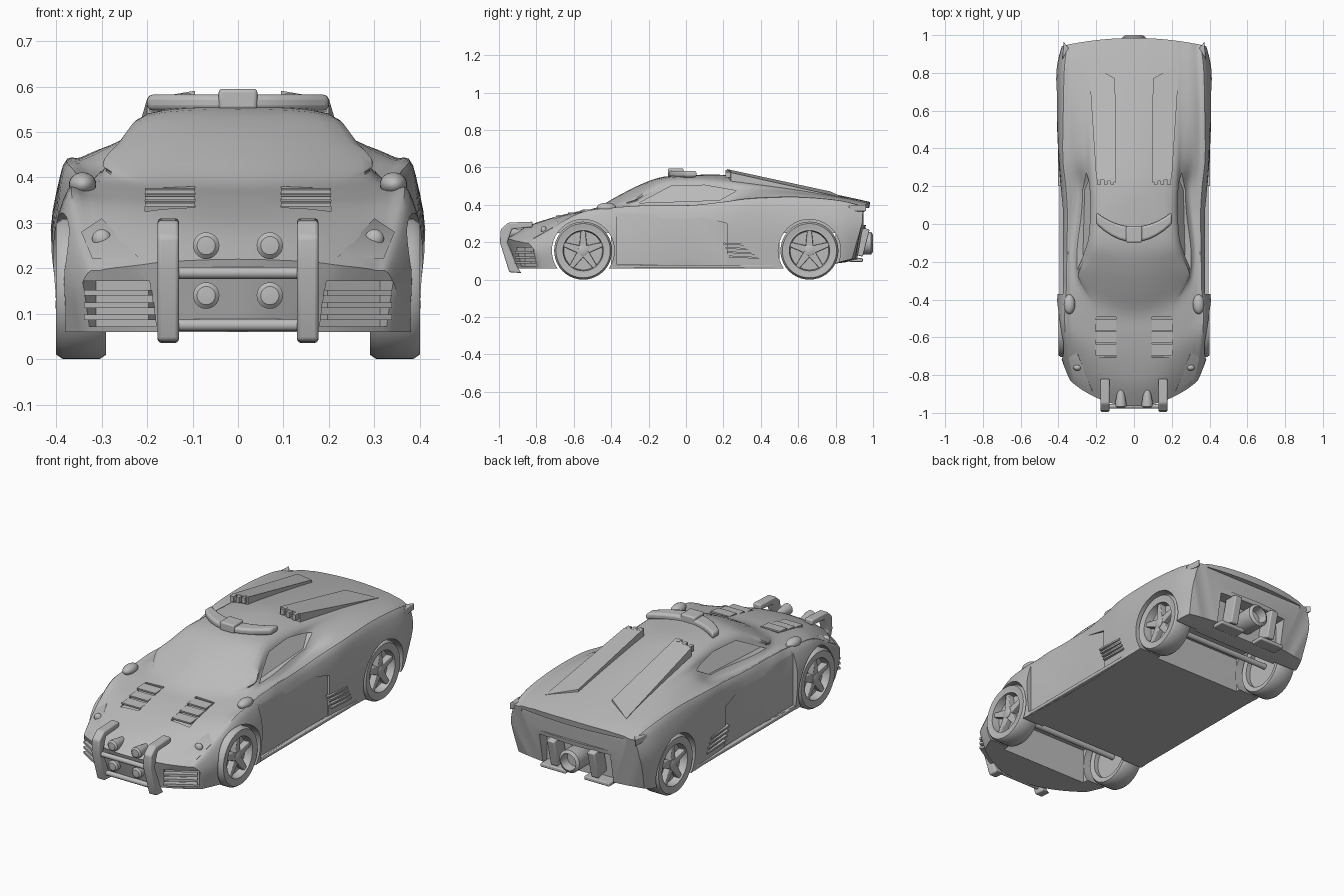
import bpy, bmesh
from math import radians, pi, cos, sin
from mathutils import Matrix, Vector

default = bpy.data.objects.get("Cube")
if default:
    bpy.data.objects.remove(default, do_unlink=True)

grey = bpy.data.materials.new("plain_grey")
grey.use_nodes = True
grey.diffuse_color = (0.5, 0.5, 0.5, 1)
for node in grey.node_tree.nodes:
    if node.type == 'BSDF_PRINCIPLED':
        node.inputs["Base Color"].default_value = grey.diffuse_color


# ---------- helpers ----------
def finish(bm, name, mirror=False, bevel=0):
    bmesh.ops.remove_doubles(bm, verts=bm.verts[:], dist=0.0001)
    bmesh.ops.recalc_face_normals(bm, faces=bm.faces[:])
    mesh = bpy.data.meshes.new(name)
    bm.to_mesh(mesh)
    bm.free()
    mesh.materials.append(grey)
    ob = bpy.data.objects.new(name, mesh)
    bpy.context.scene.collection.objects.link(ob)
    if bevel:
        mod = ob.modifiers.new("rounding", 'BEVEL')
        mod.width, mod.segments = bevel, 3
    if mirror:
        ob.modifiers.new("both_sides", 'MIRROR').use_mirror_merge = False
    return ob


def solid(name, outline, axis, lo, hi, mirror=False, bevel=0):
    """Outline extruded along an axis between two levels or sloped surfaces."""
    bm = bmesh.new()
    rings = []
    for level in (lo, hi):
        ring = []
        for p in outline:
            co = list(p)
            co.insert(axis, level(*p) if callable(level) else level)
            ring.append(bm.verts.new(co))
        rings.append(ring)
        bm.faces.new(ring)
    a, b = rings
    for i in range(len(a)):
        j = (i + 1) % len(a)
        bm.faces.new((a[i], a[j], b[j], b[i]))
    return finish(bm, name, mirror, bevel)


def box(name, centre, size, rot=0, axis='X', mirror=False, bevel=0):
    bm = bmesh.new()
    mat = Matrix.Translation(centre) @ Matrix.Rotation(radians(rot), 4, axis) @ Matrix.Diagonal((*size, 1))
    bmesh.ops.create_cube(bm, size=1, matrix=mat)
    return finish(bm, name, mirror, bevel)


def lathe(name, profile, centre, axis='Y', mirror=False, steps=40):
    """Closed (radius, height) profile spun about x (axis Y) or -y (axis X)."""
    bm = bmesh.new()
    mat = Matrix.Translation(centre) @ Matrix.Rotation(pi / 2, 4, axis)
    rings = []
    for s in range(steps):
        a = 2 * pi * s / steps
        rings.append([bm.verts.new(mat @ Vector((r * cos(a), r * sin(a), h))) for r, h in profile])
    for s in range(steps):
        a, b = rings[s], rings[(s + 1) % steps]
        for i in range(len(profile)):
            j = (i + 1) % len(profile)
            bm.faces.new((a[i], a[j], b[j], b[i]))
    return finish(bm, name, mirror)


def ball(name, centre, radii):
    bm = bmesh.new()
    mat = Matrix.Translation(centre) @ Matrix.Diagonal((*radii, 1))
    bmesh.ops.create_uvsphere(bm, u_segments=24, v_segments=14, radius=1, matrix=mat)
    return finish(bm, name, True)


def smooth_path(pts, steps):
    """Spline through tuples of any length."""
    out = []
    for i in range(len(pts) - 1):
        quad = [pts[max(i - 1, 0)], pts[i], pts[i + 1], pts[min(i + 2, len(pts) - 1)]]
        for s in range(steps):
            t = s / steps
            out.append(tuple(0.5 * (2 * b + (c - a) * t + (2 * a - 5 * b + 4 * c - d) * t ** 2
                                    + (3 * b - a - 3 * c + d) * t ** 3) for a, b, c, d in zip(*quad)))
    return out + [pts[-1]]


def clamp(v):
    return min(1, max(0, v))


# ---------- body shell ----------
# y, half width, shoulder x z, cabin base x z, roof edge x z, centre height
stations = [
    (-.965, .35, .33, .19, .28, .20, .15, .215, .22),
    (-.85, .395, .36, .27, .28, .275, .15, .285, .285),
    (-.72, .407, .375, .35, .29, .338, .15, .335, .33),
    (-.6, .407, .375, .372, .3, .366, .16, .362, .36),
    (-.48, .4, .365, .38, .31, .385, .16, .387, .385),
    (-.36, .395, .365, .385, .31, .395, .27, .432, .45),
    (-.24, .39, .36, .385, .315, .4, .235, .49, .51),
    (-.12, .385, .36, .385, .31, .4, .205, .535, .55),
    (.05, .385, .36, .39, .295, .4, .195, .54, .56),
    (.2, .39, .37, .405, .285, .415, .2, .53, .56),
    (.35, .4, .385, .42, .305, .455, .2, .515, .54),
    (.6, .41, .383, .428, .31, .457, .2, .482, .495),
    (.85, .41, .378, .412, .3, .43, .2, .44, .445),
    (.985, .385, .36, .38, .3, .4, .2, .41, .415)]


def body_point(x, y, z):
    bend = 1.15 * clamp((.1 - y) / .6) - .6 * max(0, y - .5)
    lean = .35 * clamp((-.85 - y) / .115) * max(0, .2 - z) - .3 * clamp((y - .85) / .135) * max(0, .3 - z)
    return (x, y + bend * x * x + lean, z)


bm = bmesh.new()
rings = []
for y, w, sx, sz, cx, cz, rx, rz, top in smooth_path(stations, 4):
    low = .06 + .13 * max(0, y - .6)
    section = [(.97 * w, low), (w, low + .6 * (sz - low)), (sx, sz), ((sx + cx) / 2, (sz + cz) / 2), (cx, cz),
               ((cx + rx) / 2, (cz + rz) / 2), (rx, rz), (0, top), (-rx, rz)]
    half = smooth_path(section, 4)[:29]
    n = len(half) - 1
    upper = half + [(-x, z) for x, z in half[-2::-1]]
    lower = [(.97 * w * (1 - j / n), low) for j in range(1, 2 * n)]
    rings.append([bm.verts.new(body_point(x, y, z)) for x, z in upper + lower[::-1]])
count = 4 * n
for a, b in zip(rings, rings[1:]):
    for i in range(count):
        j = (i + 1) % count
        bm.faces.new((a[i], a[j], b[j], b[i]))
for ring in (rings[0], rings[-1]):
    for j in range(2 * n):
        corners = [ring[j], ring[j + 1], ring[(count - j - 1) % count], ring[(count - j) % count]]
        bm.faces.new(list(dict.fromkeys(corners)))
body = finish(bm, "body")

# ---------- openings cut in the shell ----------
axles = {"front": -.55, "rear": .66}
cutters = [lathe("arch_cut", [(0, .26), (.167, .26), (.167, .6), (0, .6)], (0, y, .155), mirror=True)
           for y in axles.values()]
cutters += [
    solid("window_cut", [(-.25, .41), (-.08, .5), (.1, .505), (.27, .475), (.18, .425)], 0,
          lambda y, z: .28 - .75 * (z - .4), .5, True),
    solid("door_cut", [(-.37, .08), (-.37, .365), (.07, .34), (.22, .3), (.22, .08)], 0, .377, .6, True),
    box("intake_cut", (.26, -.85, .122), (.17, .08, .1), 31, 'Z', True),
    box("hood_cut", (.15, -.6, .363), (.11, .22, .04), 12.7, 'X', True),
    box("tail_cut", (0, 1, .338), (.62, .1, .09)),
    box("diffuser_cut", (0, 1, .17), (.42, .24, .2)),
    box("front_bay_cut", (0, -.56, .1), (.53, .32, .3)),
    box("rear_bay_cut", (0, .65, .1), (.53, .3, .3))]
bpy.context.view_layer.objects.active = body
for cutter in cutters:
    mod = body.modifiers.new("opening", 'BOOLEAN')
    mod.operation, mod.solver, mod.object = 'DIFFERENCE', 'EXACT', cutter
    bpy.ops.object.modifier_apply(modifier=mod.name)
    bpy.data.objects.remove(cutter, do_unlink=True)
bpy.context.view_layer.update()


def nose_y(x, z):
    return body.ray_cast((x, -2, z), (0, 1, 0))[1].y


# ---------- wheels ----------
tyre = [(.118, .295), (.145, .29), (.155, .305), (.155, .385), (.145, .4), (.118, .396)]
rim = [(0, .32), (.12, .32), (.12, .396), (.108, .396), (.103, .355), (0, .355)]
hub = [(0, .35), (.03, .35), (.028, .388), (.015, .393), (0, .393)]
spoke = [(-.022, .015), (.022, .015), (.012, .11), (-.012, .11)]
for place, y in axles.items():
    for part, profile in (("tyre", tyre), ("rim", rim), ("hub", hub)):
        lathe(f"{place}_{part}", profile, (0, y, .155), mirror=True)
    lathe(f"{place}_axle", [(0, -.33), (.015, -.33), (.015, .33), (0, .33)], (0, y, .155), steps=16)
    for k in range(5):
        turn = Matrix.Rotation(2 * pi * k / 5, 2)
        arm = [Vector((y, .155)) + turn @ Vector(p) for p in spoke]
        solid(f"{place}_spoke", arm, 0, .345, .386, True, .004)

# ---------- front: push bar, lamps, grilles ----------
upright = [(-.88, .035), (-.945, .04), (-.995, .2), (-.99, .27), (-.95, .305), (-.82, .31),
           (-.82, .28), (-.93, .27), (-.955, .2), (-.9, .065)]
solid("push_bar_upright", upright, 0, .13, .177, True, .008)
for y, z in ((-.965, .19), (-.925, .075)):
    lathe("push_bar_rail", [(0, -.15), (.013, -.15), (.013, .15), (0, .15)], (0, y, z), steps=20)
lamp = [(0, -.03), (.016, -.03), (.029, .04), (.029, .06), (.02, .068), (0, .07)]
for y, z in ((-.905, .25), (-.9, .14)):
    lathe("spot_lamp", lamp, (.07, y, z), 'X', True, 28)
for i in range(3):
    box("grille_slat", (.26, -.858, .092 + .027 * i), (.165, .03, .012), 31, 'Z', True)
solid("headlight_lens", [(.22, .225), (.32, .22), (.345, .28), (.3, .31)], 1,
      lambda x, z: nose_y(x, z) - .005, lambda x, z: nose_y(x, z) + .02, True)
ball("headlight_bulb", (.3, nose_y(.3, .265), .265), (.021, .016, .021))
for i in range(3):
    y = -.665 + .065 * i
    box("hood_slat", (.15, y, .345 + .225 * (y + .65)), (.11, .06, .008), 4, 'X', True)

# ---------- roof and sides ----------
xs = [-.2 + .04 * i for i in range(11)]
crescent = [(x, -.095 + 2.4 * x * x) for x in xs] + [(x, -.015 + 1.9 * x * x) for x in xs[::-1]]
solid("light_bar", crescent, 2, .547, .582, bevel=.012)
box("light_bar_centre", (0, -.055, .572), (.085, .085, .046), bevel=.008)
solid("engine_cover", [(.095, .22), (.2, .24), (.24, .85), (.1, .77)], 2, .42,
      lambda x, y: .59 - .215 * (y - .22) - .13 * (x - .1), True)
for i in range(3):
    box("cover_intake", (.115 + .035 * i, .225, .57 - .005 * i), (.02, .03, .03), mirror=True)
ball("mirror", (.342, -.425, .385), (.03, .052, .026))
box("sill", (.365, .05, .07), (.06, .84, .018), mirror=True, bevel=.004)
for i in range(4):
    box("side_vent", (.392, .31 - .01 * i, .12 + .023 * i), (.02, .16, .009), -3, 'X', True)

# ---------- tail ----------
lathe("exhaust", [(.045, -.11), (.06, -.1), (.06, .02), (.035, .06), (0, .06), (0, -.06), (.04, -.06)],
      (0, .89, .195), 'X', steps=32)
box("tail_fin", (.12, .925, .205), (.045, .08, .15), -14, 'X', True, .006)
box("diffuser", (.13, .91, .105), (.15, .07, .02), mirror=True, bevel=.005)
solid("tail_corner", [(.345, .93), (.38, .87), (.373, .965)], 2, .365, .4, True, .004)

# ---------- shading ----------
bpy.ops.object.select_all(action='DESELECT')
for ob in bpy.context.scene.objects:
    if ob.type == 'MESH' and grey.name in ob.data.materials:
        ob.select_set(True)
bpy.context.view_layer.objects.active = body
bpy.ops.object.shade_smooth_by_angle(angle=radians(35))
